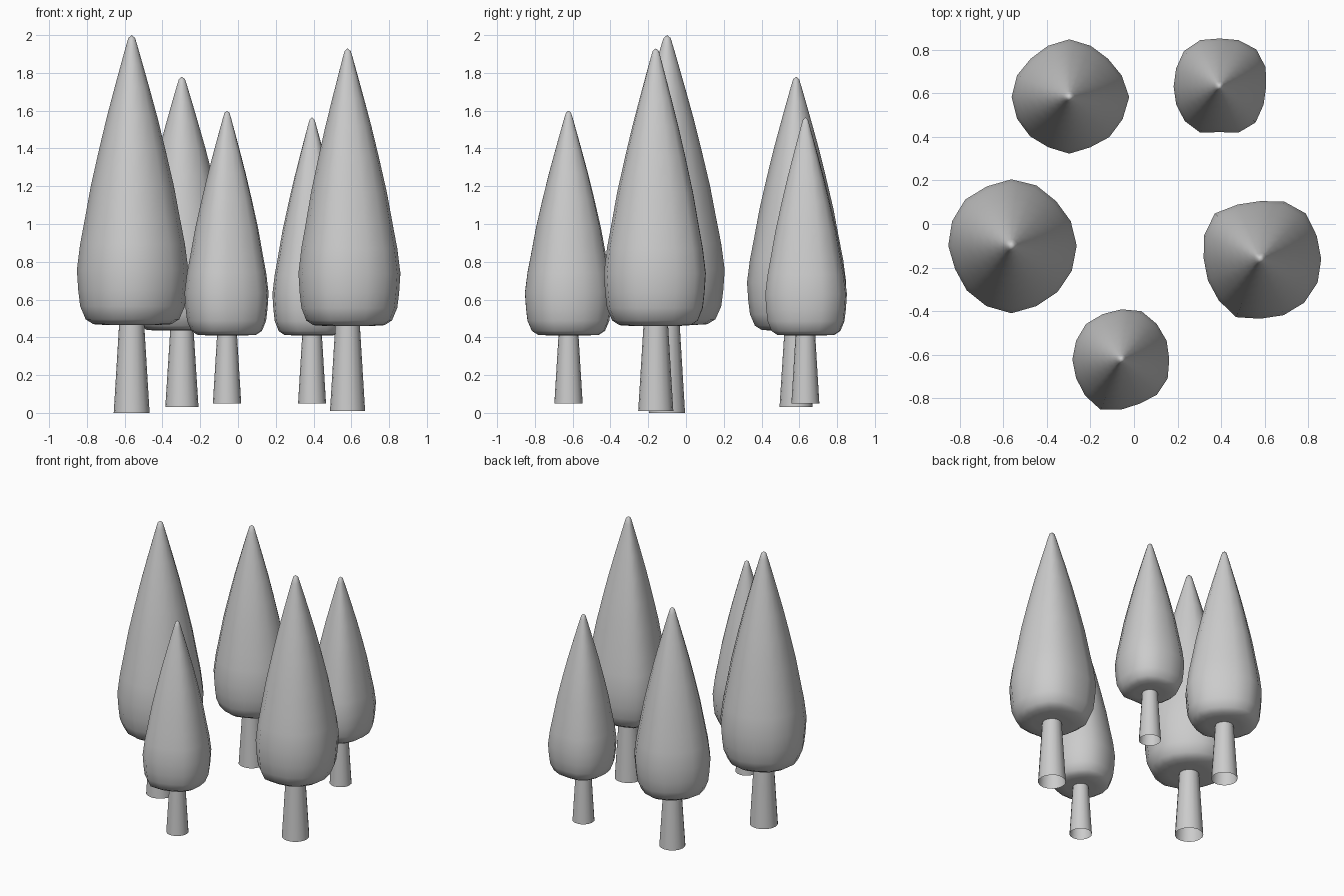
import bpy, bmesh
from math import cos, sin, pi

if "Cube" in bpy.data.objects:
    bpy.data.objects.remove(bpy.data.objects["Cube"])

SIDES = 16

# crown profile: (fraction of height, fraction of widest radius)
PROFILE = [(0.0, 0.45), (0.003, 0.70), (0.02, 0.84), (0.065, 0.94), (0.12, 0.975),
           (0.19, 1.0), (0.28, 0.94), (0.36, 0.86), (0.48, 0.745), (0.61, 0.59),
           (0.72, 0.45), (0.82, 0.31), (0.90, 0.195), (0.965, 0.10), (0.99, 0.06)]

# x, y, trunk base z, trunk radius, crown bottom z, crown top z, and the
# uneven crown outline (16 radii, in hundredths, counter-clockwise from +x)
TREES = [
    (-0.563, -0.10, 0.00, 0.095, 0.465, 2.00,
     (30, 29.5, 29, 30, 30.5, 29.5, 30, 29.5, 29, 28, 29, 30, 31, 30, 30, 30)),
    (0.58, -0.16, 0.01, 0.093, 0.46, 1.93,
     (28, 28, 29.5, 28.5, 26.5, 27, 29.5, 28, 26, 26, 27, 29, 27.5, 28, 28.5, 28.5)),
    (-0.297, 0.583, 0.03, 0.088, 0.435, 1.78,
     (27.5, 26, 25, 25.5, 26.5, 25.5, 25, 26, 26.5, 26, 25.5, 25, 26, 25, 26, 26.5)),
    (-0.058, -0.622, 0.05, 0.075, 0.41, 1.60,
     (22, 22.5, 23, 24, 23, 22.5, 23, 22.5, 22.5, 22.5, 23.5, 25, 23, 22, 23, 23)),
    (0.392, 0.632, 0.05, 0.074, 0.41, 1.565,
     (21.5, 23, 24, 23, 22, 23, 23, 21.5, 21, 21.5, 22.5, 23, 21, 23, 23.5, 22)),
]


def lathe(name, location, rings, outline, bottom=None, top=None):
    """Stack (z, scale) rings of an outline; optional pole heights close the ends."""
    bm = bmesh.new()
    loops = [[bm.verts.new((r * s * cos(2 * pi * i / SIDES), r * s * sin(2 * pi * i / SIDES), z))
              for i, r in enumerate(outline)] for z, s in rings]
    for a, b in zip(loops, loops[1:]):
        for i in range(SIDES):
            j = (i + 1) % SIDES
            bm.faces.new((a[i], a[j], b[j], b[i]))
    for z, loop, flip in ((bottom, loops[0], True), (top, loops[-1], False)):
        if z is None:
            continue
        pole = bm.verts.new((0, 0, z))
        for i in range(SIDES):
            f = (loop[i], loop[(i + 1) % SIDES], pole)
            bm.faces.new(f[::-1] if flip else f)
    for f in bm.faces:
        f.smooth = True
    mesh = bpy.data.meshes.new(name)
    bm.to_mesh(mesh)
    bm.free()
    obj = bpy.data.objects.new(name, mesh)
    obj.location = location
    bpy.context.collection.objects.link(obj)
    return obj


for n, (x, y, base, radius, low, high, outline) in enumerate(TREES, 1):
    # tapered trunk, open at the foot, reaching slightly into the crown
    lathe(f"trunk_{n}", (x, y, 0), [(base, 1.0), (low + 0.02, 0.69)], [radius] * SIDES)
    # tall pointed crown with a rounded underside
    rings = [(low + t * (high - low), s) for t, s in PROFILE]
    lathe(f"crown_{n}", (x, y, 0), rings, [r / 100 for r in outline], bottom=low, top=high)
